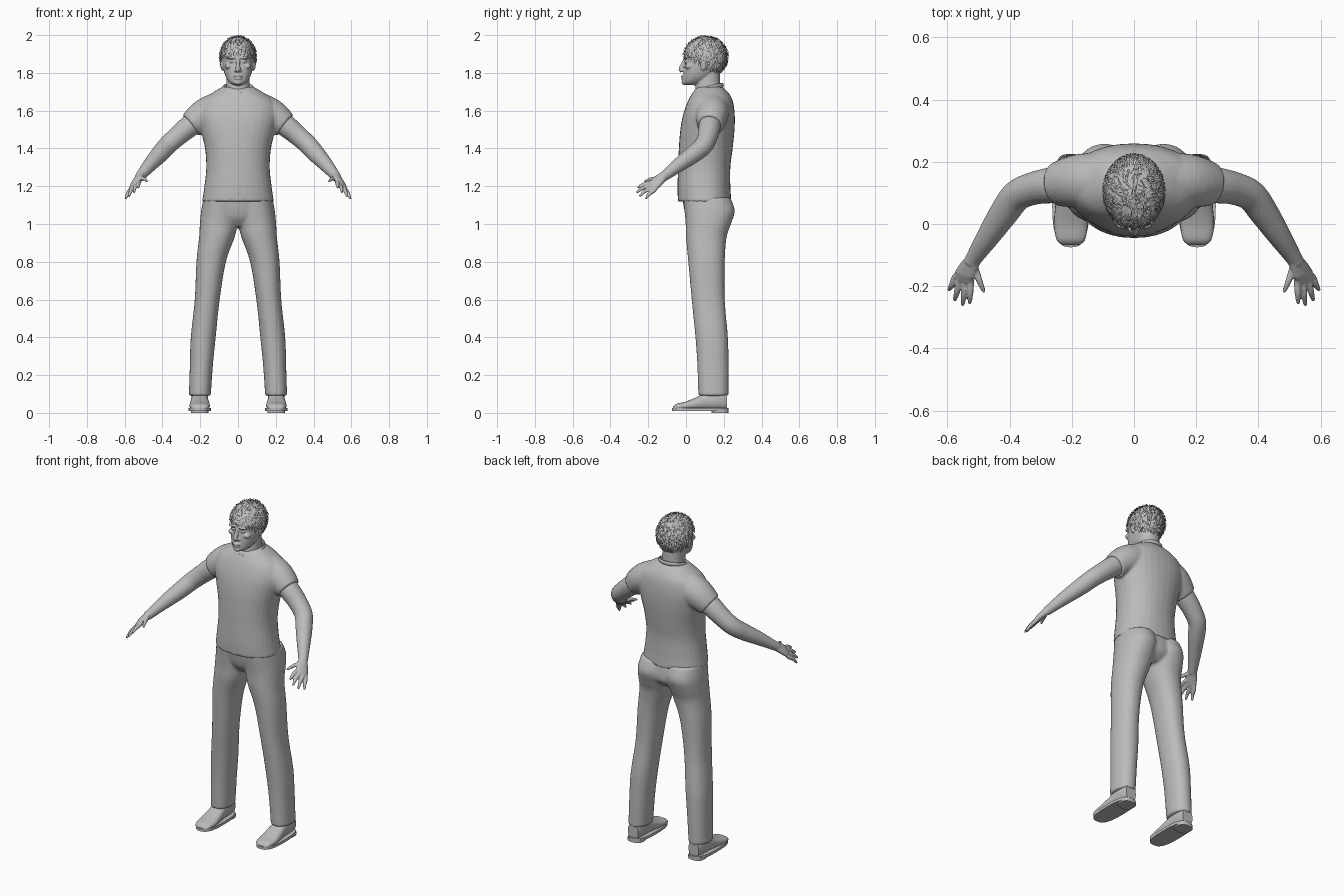
import bpy, bmesh, math, random
from mathutils import Vector, Matrix

if "Cube" in bpy.data.objects:
    bpy.data.objects.remove(bpy.data.objects["Cube"])
random.seed(4)

grey = bpy.data.materials.new("plain grey")
grey.use_nodes = True
grey.diffuse_color = (0.5, 0.5, 0.5, 1)
grey.node_tree.nodes["Principled BSDF"].inputs["Base Color"].default_value = (0.5, 0.5, 0.5, 1)


def refine(rows, steps=5):
    """Catmull-Rom interpolation of rows of numbers."""
    out = []
    for i in range(len(rows) - 1):
        a, b, c, d = rows[max(i - 1, 0)], rows[i], rows[i + 1], rows[min(i + 2, len(rows) - 1)]
        for s in range(steps):
            t = s / steps
            out.append([q + t * (r - p) / 2 + t * t * (2 * p - 5 * q + 4 * r - s4) / 2
                        + t ** 3 * (3 * q - p - 3 * r + s4) / 2 for p, q, r, s4 in zip(a, b, c, d)])
    return out + [list(rows[-1])]


def loft(bm, rings, n=32, power=2.0, closed=False):
    """Skin a list of (centre, axis u, axis v) superellipses."""
    loops = []
    for c, u, v in rings:
        loop = []
        for k in range(n):
            a = math.tau * k / n
            x, y = math.cos(a), math.sin(a)
            x = math.copysign(abs(x) ** (2 / power), x)
            y = math.copysign(abs(y) ** (2 / power), y)
            loop.append(bm.verts.new(Vector(c) + Vector(u) * x + Vector(v) * y))
        loops.append(loop)
    pairs = list(zip(loops, loops[1:]))
    if closed:
        pairs.append((loops[-1], loops[0]))
    else:
        bm.faces.new(loops[0][::-1])
        bm.faces.new(loops[-1])
    for lo, hi in pairs:
        for k in range(n):
            j = (k + 1) % n
            bm.faces.new((lo[k], lo[j], hi[j], hi[k]))


def stack(bm, rows, power=2.2):
    """Horizontal sections: height, centre x, half width, front y, back y."""
    loft(bm, [((x, (f + b) / 2, z), (w, 0, 0), (0, (b - f) / 2, 0))
              for z, x, w, f, b in refine(rows)], power=power)


def tube(bm, rows, n=16, flat=1.0):
    """Limb through points x, y, z, radius."""
    rows = refine(rows)
    pts = [Vector(r[:3]) for r in rows]
    rings = []
    for i, p in enumerate(pts):
        t = (pts[min(i + 1, len(pts) - 1)] - pts[max(i - 1, 0)]).normalized()
        u = t.cross(Vector((0, 1, 0))).normalized()
        rings.append((p, u * rows[i][3], t.cross(u) * rows[i][3] * flat))
    loft(bm, rings, n)


def ball(bm, c, r):
    m = Matrix.Translation(c) @ Matrix.Diagonal((*r, 1))
    bmesh.ops.create_uvsphere(bm, u_segments=20, v_segments=12, radius=1, matrix=m)


def finish(name, bm, voxel=0, relax=0, mirror=False):
    bmesh.ops.recalc_face_normals(bm, faces=bm.faces)
    me = bpy.data.meshes.new(name)
    bm.to_mesh(me)
    bm.free()
    me.materials.append(grey)
    ob = bpy.data.objects.new(name, me)
    bpy.context.collection.objects.link(ob)
    if mirror:
        ob.modifiers.new("mirror", 'MIRROR').use_mirror_merge = False
    if voxel:
        m = ob.modifiers.new("fuse", 'REMESH')
        m.mode, m.voxel_size, m.use_smooth_shade = 'VOXEL', voxel, True
        s = ob.modifiers.new("relax", 'SMOOTH')
        s.factor, s.iterations = 0.5, relax
    bpy.ops.object.select_all(action='DESELECT')
    ob.select_set(True)
    bpy.context.view_layer.objects.active = ob
    if voxel:
        bpy.ops.object.shade_smooth()
    else:
        bpy.ops.object.shade_smooth_by_angle(angle=math.radians(50))
    return ob


# Trousers: two legs fused with a pelvis
bm = bmesh.new()
stack(bm, [(.09, .202, .058, .065, .225), (.25, .194, .061, .06, .225), (.4, .184, .066, .05, .222),
           (.6, .163, .066, .03, .205), (.8, .142, .078, .012, .205), (.93, .112, .094, 0, .215),
           (1, .102, .1, -.002, .238), (1.07, .095, .1, -.008, .258), (1.14, .09, .092, -.015, .235)])
stack(bm, [(.985, 0, .1, .04, .19), (1.04, 0, .15, .0, .24), (1.14, 0, .16, -.02, .23)])
finish("trousers", bm, .008, 5, True)

# Shirt: body, sleeves and neckband
bm = bmesh.new()
stack(bm, [(1.12, 0, .19, -.043, .24), (1.2, 0, .178, -.045, .235), (1.3, 0, .168, -.042, .235),
           (1.4, 0, .175, -.038, .247), (1.5, 0, .198, -.03, .257), (1.58, 0, .215, -.015, .258),
           (1.65, 0, .195, .01, .248), (1.695, 0, .135, .035, .225), (1.725, 0, .085, .06, .195)])
tube(bm, [(.05, .14, 1.63, .09), (.17, .138, 1.58, .088), (.25, .127, 1.523, .07)], 24)
finish("shirt", bm, .007, 5, True)
bm = bmesh.new()
band = []
for k in range(40):
    a = math.tau * k / 40
    out = Vector((math.cos(a), math.sin(a), 0))
    p = Vector((.078 * out.x, .115 + .078 * out.y, 1.718 + .025 * out.y - .008 * out.y ** 2))
    band.append((p, out * .007, Vector((0, 0, .012))))
loft(bm, band, 10, closed=True)
finish("neckband", bm)

# Arms and hands
bm = bmesh.new()
tube(bm, [(.19, .133, 1.565, .058), (.26, .125, 1.515, .058), (.32, .115, 1.465, .053), (.375, .092, 1.415, .05),
          (.415, .04, 1.37, .047), (.465, -.035, 1.315, .038), (.513, -.108, 1.258, .027), (.522, -.125, 1.247, .026)], 24)
wide = Vector((.55, .25, -.55)).normalized()
across = wide.cross(Vector((.35, -.75, -.5))).normalized()
loft(bm, [(c, wide * w, across * h) for c, w, h in [
    ((.513, -.108, 1.258), .026, .024), ((.53, -.135, 1.237), .036, .02),
    ((.543, -.16, 1.218), .041, .018), ((.552, -.182, 1.2), .037, .012)]], 20)
for base, tip in [((.525, -.185, 1.22), (.528, -.256, 1.192)), ((.543, -.186, 1.207), (.551, -.262, 1.166)),
                  ((.56, -.181, 1.193), (.577, -.246, 1.146)), ((.573, -.169, 1.178), (.595, -.212, 1.133)),
                  ((.513, -.135, 1.243), (.481, -.22, 1.226))]:
    b, t = Vector(base), Vector(tip)
    root = b + (Vector((.53, -.135, 1.237)) - b) * .4
    mid = (b + t) / 2 + Vector((0, -.004, .004))
    tube(bm, [(*root, .011), (*b, .0115), (*mid, .0105), (*t, .006)], 10)
finish("arms", bm, .004, 4, True)

# Head with neck, face and ears
bm = bmesh.new()
stack(bm, [(1.66, 0, .075, .055, .205), (1.72, 0, .063, .05, .185), (1.78, 0, .06, .06, .18), (1.83, 0, .06, .07, .18)])
stack(bm, [(1.735, 0, .022, -.004, .05), (1.75, 0, .045, -.015, .09), (1.78, 0, .065, -.014, .14),
           (1.82, 0, .077, -.01, .175), (1.86, 0, .081, -.004, .193), (1.9, 0, .082, -.01, .2),
           (1.94, 0, .076, .004, .198), (1.97, 0, .055, .035, .175), (1.985, 0, .02, .08, .13)], 2.3)
tube(bm, [(0, -.004, 1.877, .009), (0, -.014, 1.85, .01), (0, -.026, 1.82, .013), (0, -.02, 1.808, .01)])
for s in (-1, 1):
    ball(bm, (s * .012, -.015, 1.813), (.009, .011, .008))
    ball(bm, (s * .033, -.003, 1.881), (.027, .013, .007))
    ball(bm, (s * .032, .005, 1.86), (.015, .013, .008))
    ball(bm, (s * .05, .018, 1.835), (.02, .025, .016))
    ball(bm, (s * .084, .092, 1.842), (.009, .017, .03))
ball(bm, (0, -.016, 1.782), (.026, .011, .006))
ball(bm, (0, -.015, 1.77), (.021, .011, .006))
ball(bm, (0, -.01, 1.75), (.021, .014, .014))
finish("head", bm, .004, 2)

# Hair: a cap trimmed along the hairline, covered in short strands
centre, radii = Vector((0, .104, 1.885)), Vector((.093, .113, .106))
def hairline(p):
    return p.z - (1.913 - .64 * (p.y + .01))
bm = bmesh.new()
bmesh.ops.create_uvsphere(bm, u_segments=36, v_segments=24, radius=1,
                          matrix=Matrix.Translation(centre) @ Matrix.Diagonal((*radii, 1)))
bmesh.ops.delete(bm, geom=[v for v in bm.verts if hairline(v.co) < 0], context='VERTS')
finish("hair_cap", bm)
bm = bmesh.new()
count = 1000
for i in range(count):
    z = 1 - 1.8 * (i + .5) / count
    a = i * math.pi * (3 - math.sqrt(5))
    d = Vector((math.cos(a) * math.sqrt(1 - z * z), math.sin(a) * math.sqrt(1 - z * z), z))
    if hairline(centre + d * radii) < .004:
        continue
    down = (Vector((random.gauss(0, .5), random.gauss(0, .5), -1)))
    flow = (down - d * down.dot(d)).normalized()
    side = d.cross(flow) * .003
    prev = None
    for t, lift in ((0, .0), (.4, .07), (.8, .1), (1.1, .05)):
        p = centre + (d + flow * t * .28).normalized() * (1 + lift) * radii
        pair = [bm.verts.new(p - side * (1.2 - t)), bm.verts.new(p + side * (1.2 - t))]
        if prev:
            bm.faces.new((prev[0], prev[1], pair[1], pair[0]))
        prev = pair
finish("hair_strands", bm)

# Shoes: rounded uppers on a flat sole with a heel block
bm = bmesh.new()
rows = [(-.068, .028, .032), (-.05, .046, .048), (0, .054, .06), (.06, .05, .085),
        (.11, .045, .11), (.17, .044, .12), (.217, .034, .11)]
loft(bm, [((.203, y, (top + .015) / 2), (w, 0, 0), (0, 0, (top - .015) / 2))
          for y, w, top in refine(rows)], 24, 2.4)
finish("shoe_uppers", bm, mirror=True)
bm = bmesh.new()
for z0, z1, y, w, length in ((.01, .026, .075, .06, .15), (0, .018, .18, .047, .045)):
    loft(bm, [((.203, y, z), (w, 0, 0), (0, length, 0)) for z in (z0, z1)], 40, 2.8)
finish("shoe_soles", bm, mirror=True)
